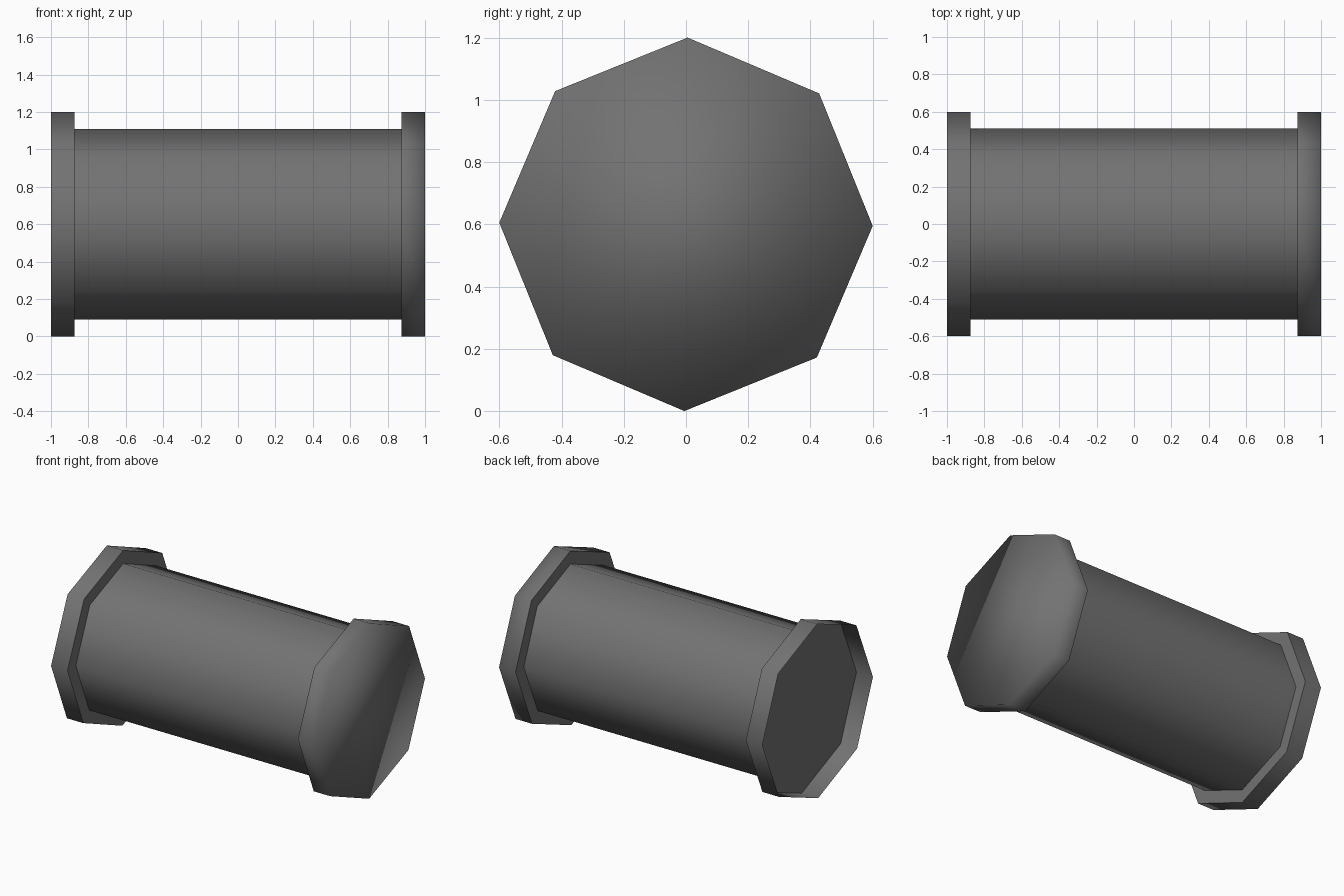
import bpy, bmesh, math

if "Cube" in bpy.data.objects:
    bpy.data.objects.remove(bpy.data.objects["Cube"])

SIDES = 8
CENTRE_Z = 0.6
TWIST = math.radians(-0.5)

grey = bpy.data.materials.new("dark_grey")
grey.diffuse_color = (0.17, 0.17, 0.17, 1)
grey.use_nodes = True
grey.node_tree.nodes["Principled BSDF"].inputs["Base Color"].default_value = grey.diffuse_color


def lathe(name, profile, sharp=(), start_cap=False, end_cap=False):
    """Sweep (x, radius) points round the x axis; sharp lists the hard rings."""
    bm = bmesh.new()
    rings = []
    for x, r in profile:
        ring = []
        for j in range(SIDES):
            a = TWIST + math.tau * j / SIDES
            ring.append(bm.verts.new((x, r * math.cos(a), CENTRE_Z + r * math.sin(a))))
        rings.append(ring)
    for lo, hi in zip(rings, rings[1:]):
        for j in range(SIDES):
            k = (j + 1) % SIDES
            bm.faces.new((lo[j], lo[k], hi[k], hi[j]))
    if start_cap:
        bm.faces.new(rings[0][::-1])
    if end_cap:
        bm.faces.new(rings[-1])
    for f in bm.faces:
        f.smooth = True
    for i in sharp:
        for j in range(SIDES):
            bm.edges.get((rings[i][j], rings[i][(j + 1) % SIDES])).smooth = False
    mesh = bpy.data.meshes.new(name)
    bm.to_mesh(mesh)
    bm.free()
    mesh.materials.append(grey)
    obj = bpy.data.objects.new(name, mesh)
    bpy.context.collection.objects.link(obj)
    return obj


# main barrel, closed by a flat disc at the recessed end
lathe("barrel", [(-0.875, 0.51), (0.875, 0.51)], sharp=[0], start_cap=True)

# open cup-shaped rim on the left end
lathe("open_rim", [(-1, 0.6), (-0.875, 0.6), (-0.875, 0.51)], sharp=[1])

# closed cap on the right end, softly shaded over its outer edge
lathe("end_cap", [(0.875, 0.51), (0.875, 0.6), (1, 0.6)], sharp=[1], end_cap=True)
